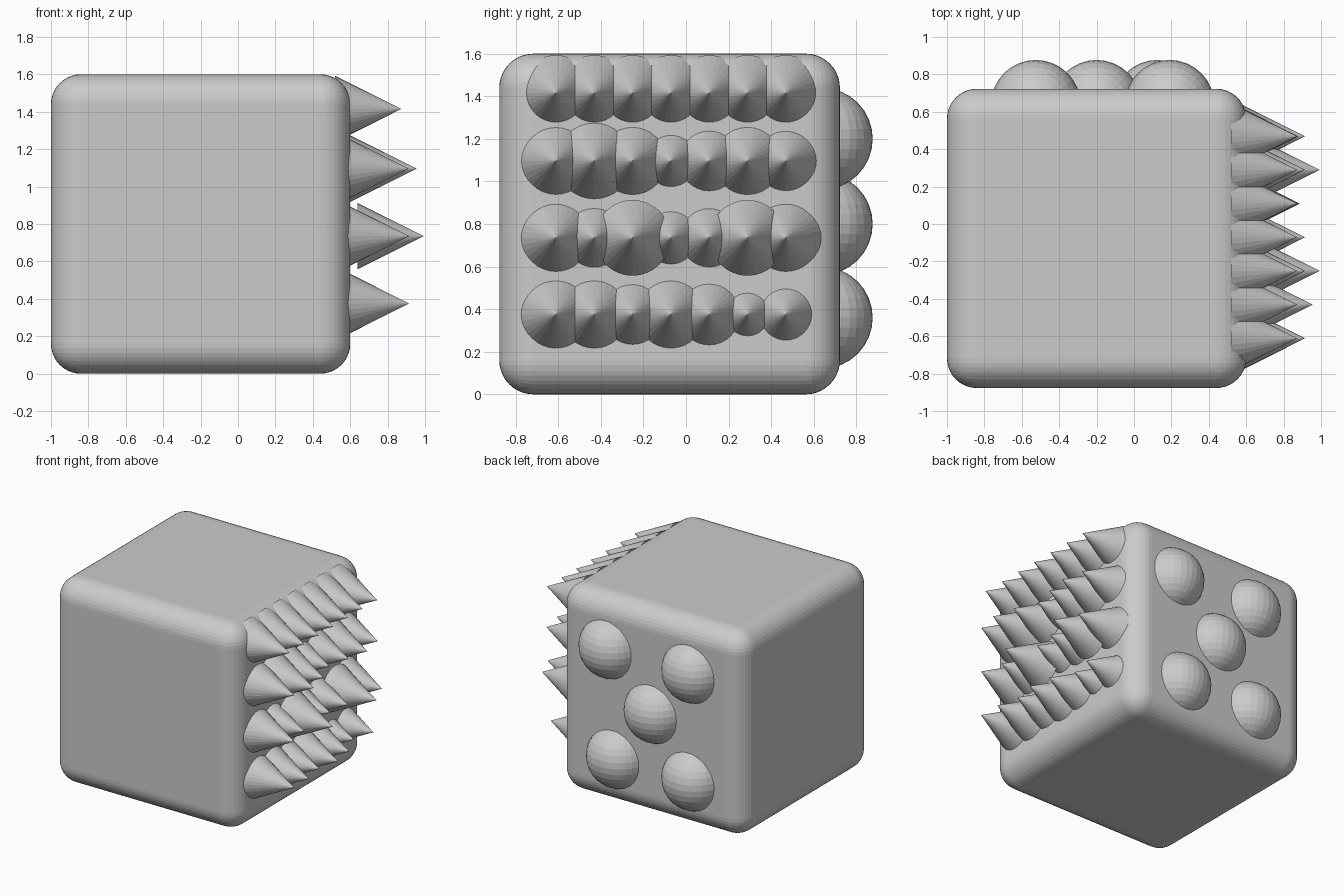
import bpy
import math

if "Cube" in bpy.data.objects:
    bpy.data.objects.remove(bpy.data.objects["Cube"])

# Rounded block body
bpy.ops.mesh.primitive_cube_add(size=1.6, location=(-0.2, -0.077, 0.8))
body = bpy.context.object
body.name = "rounded_block"
bev = body.modifiers.new("round_edges", 'BEVEL')
bev.width = 0.16
bev.segments = 10

# Five domes on the back face, like a die
for i, (x, z) in enumerate([(-0.525, 1.2), (0.19, 1.2), (-0.2, 0.8),
                            (-0.525, 0.36), (0.125, 0.36)]):
    bpy.ops.mesh.primitive_uv_sphere_add(segments=32, ring_count=16, radius=0.24,
                                         location=(x, 0.637, z))
    bpy.context.object.name = f"back_dome_{i + 1}"

# Rows of identical cones on the right face, sunk to different depths
R, H = 0.178, 0.355
rows = [  # row height, then tip x for each column
    (1.415, [0.873] * 7),
    (1.096, [0.913, 0.955, 0.915, 0.84, 0.88, 0.915, 0.878]),
    (0.735, [0.915, 0.875, 0.993, 0.845, 0.873, 0.993, 0.915]),
    (0.375, [0.915, 0.915, 0.88, 0.915, 0.885, 0.80, 0.84]),
]
for r, (z, tips) in enumerate(rows):
    for c, tip in enumerate(tips):
        bpy.ops.mesh.primitive_cone_add(vertices=32, radius1=R, depth=H,
                                        location=(tip - H / 2, -0.611 + 0.18 * c, z),
                                        rotation=(0, math.pi / 2, 0))
        bpy.context.object.name = f"spike_row{r + 1}_{c + 1}"
